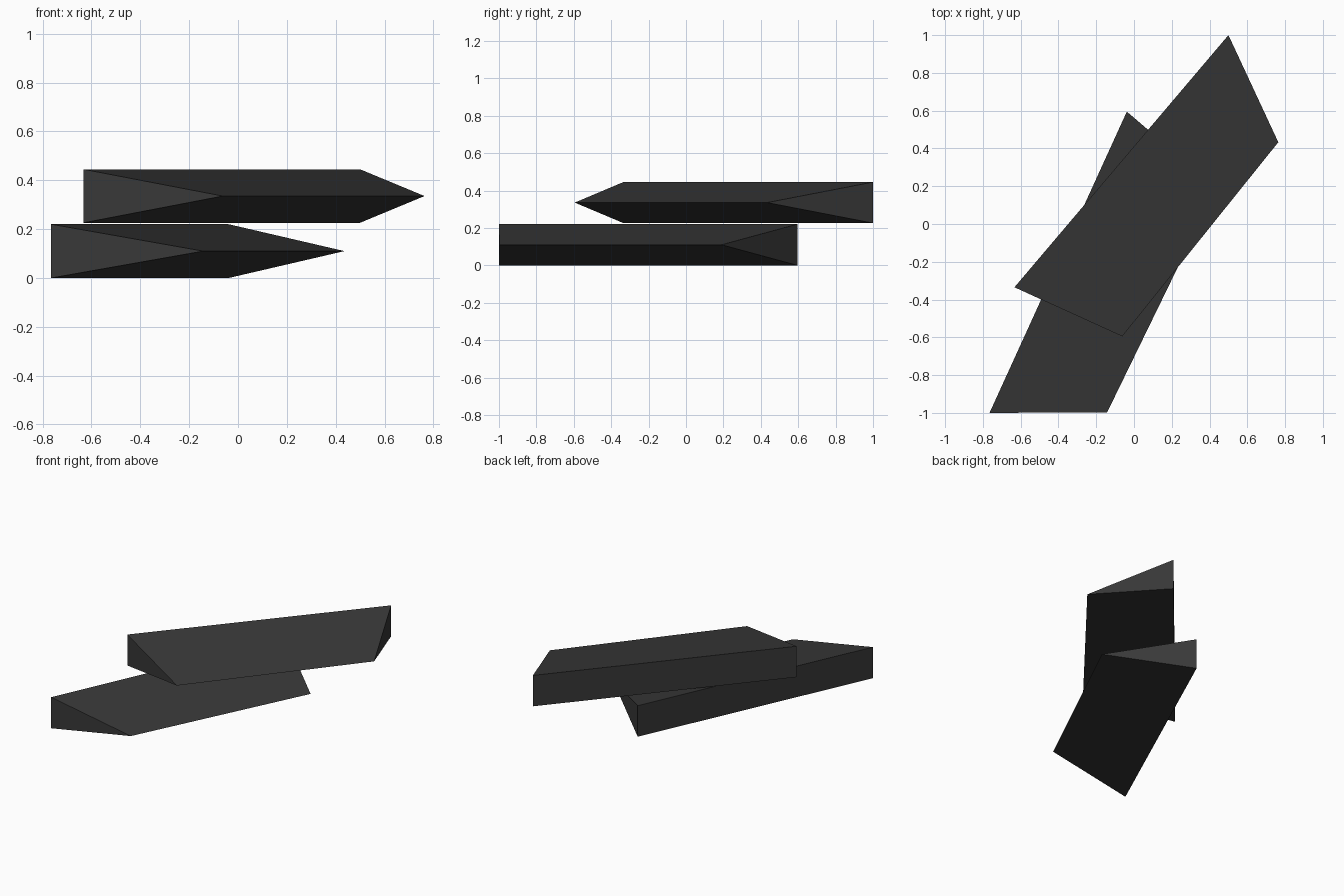
import bpy
import bmesh

if "Cube" in bpy.data.objects:
    bpy.data.objects.remove(bpy.data.objects["Cube"])

charcoal = bpy.data.materials.new("charcoal")
charcoal.diffuse_color = (0.04, 0.04, 0.04, 1)
charcoal.use_nodes = True
charcoal.node_tree.nodes["Principled BSDF"].inputs["Base Color"].default_value = charcoal.diffuse_color


def wedge_bar(name, z0, z1, back_a, back_b, edge_a, edge_b):
    """Triangular prism on its side: upright back face, sharp edge at mid height."""
    bm = bmesh.new()
    ends = []
    for back, edge in ((back_a, edge_a), (back_b, edge_b)):
        ends.append([bm.verts.new((*back, z0)),
                     bm.verts.new((*back, z1)),
                     bm.verts.new((*edge, (z0 + z1) / 2))])
    a, b = ends
    bm.faces.new(a)
    bm.faces.new(b[::-1])
    for i in range(3):
        j = (i + 1) % 3
        bm.faces.new((a[i], b[i], b[j], a[j]))
    bmesh.ops.recalc_face_normals(bm, faces=bm.faces)
    mesh = bpy.data.meshes.new(name)
    bm.to_mesh(mesh)
    bm.free()
    mesh.materials.append(charcoal)
    obj = bpy.data.objects.new(name, mesh)
    bpy.context.collection.objects.link(obj)


# Lower bar lies on the ground, upper bar rests across it
wedge_bar("lower_bar", 0.0, 0.22,
          (-0.765, -1.0), (-0.038, 0.595), (-0.142, -0.997), (0.436, 0.19))
wedge_bar("upper_bar", 0.226, 0.445,
          (-0.633, -0.335), (0.5, 1.0), (-0.062, -0.595), (0.764, 0.433))
